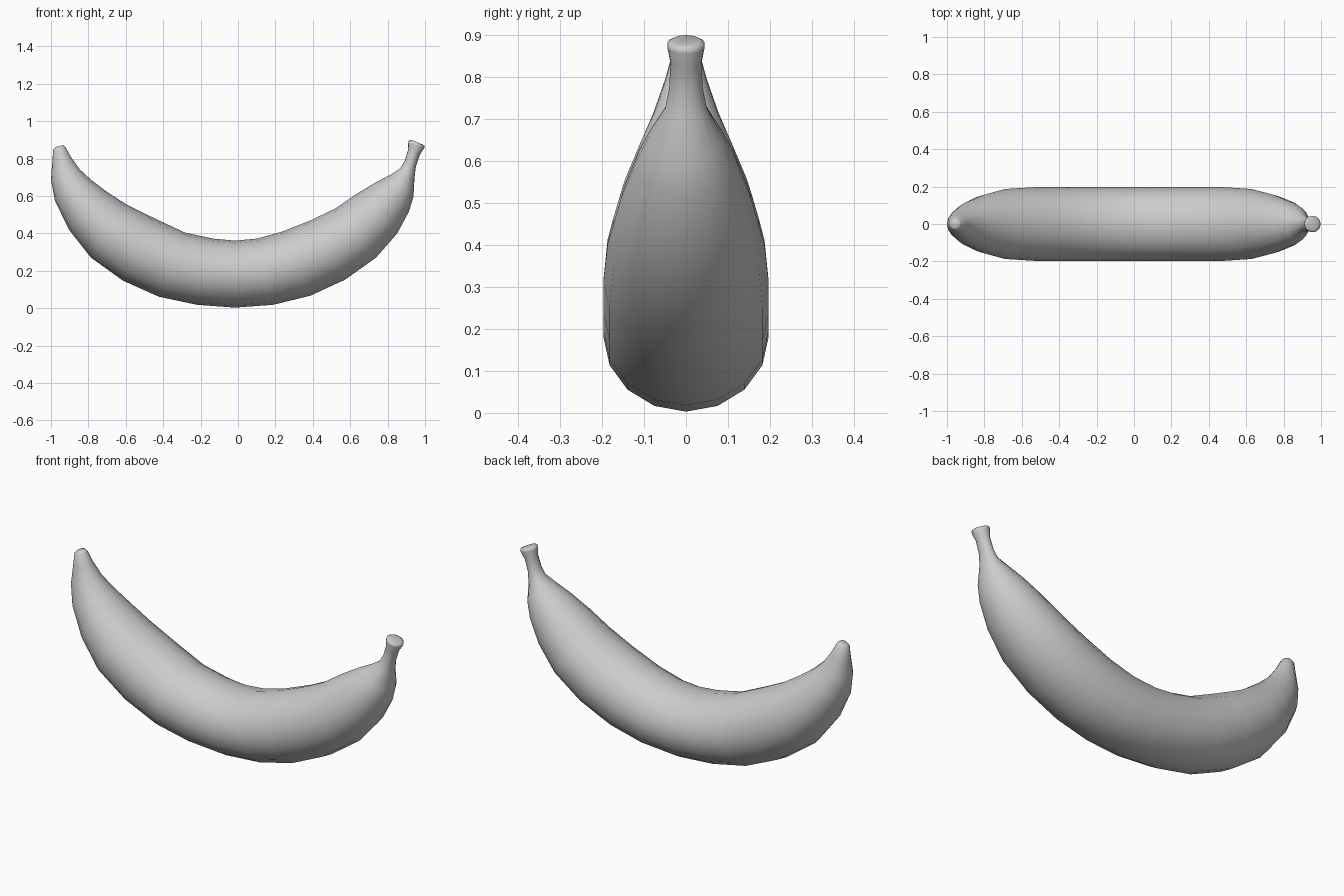
import bpy, bmesh, math
from mathutils import Vector

SIDES = 16

# Cross-sections from blossom tip to stem:
# outer edge x, z, inner edge x, z, half width in y
RINGS = [
    (-0.975, 0.862, -0.935, 0.872, 0.022),
    (-0.988, 0.848, -0.923, 0.862, 0.033),
    (-0.993, 0.780, -0.893, 0.808, 0.050),
    (-1.000, 0.687, -0.845, 0.741, 0.078),
    (-0.979, 0.575, -0.781, 0.682, 0.115),
    (-0.904, 0.420, -0.695, 0.618, 0.157),
    (-0.786, 0.270, -0.594, 0.553, 0.187),
    (-0.615, 0.147, -0.444, 0.479, 0.197),
    (-0.422, 0.061, -0.283, 0.404, 0.197),
    (-0.219, 0.018, -0.134, 0.372, 0.197),
    (-0.016, 0.003, -0.016, 0.361, 0.197),
    (0.187, 0.018, 0.102, 0.372, 0.197),
    (0.385, 0.066, 0.235, 0.409, 0.197),
    (0.572, 0.152, 0.385, 0.468, 0.197),
    (0.738, 0.270, 0.519, 0.532, 0.187),
    (0.850, 0.398, 0.636, 0.612, 0.157),
    (0.914, 0.516, 0.743, 0.676, 0.121),
    (0.938, 0.596, 0.820, 0.716, 0.089),
    (0.944, 0.700, 0.868, 0.748, 0.050),
    (0.951, 0.757, 0.892, 0.790, 0.040),
    (0.972, 0.820, 0.909, 0.846, 0.037),
    (0.996, 0.856, 0.910, 0.882, 0.044),
    (0.998, 0.868, 0.914, 0.897, 0.044),
    (0.982, 0.877, 0.926, 0.900, 0.033),
]

bm = bmesh.new()
loops = []
for ox, oz, ix, iz, w in RINGS:
    outer, inner = Vector((ox, 0, oz)), Vector((ix, 0, iz))
    mid, half = (outer + inner) / 2, (outer - inner) / 2
    loop = []
    for i in range(SIDES):
        a = 2 * math.pi * i / SIDES
        loop.append(bm.verts.new(mid + half * math.cos(a) + Vector((0, w * math.sin(a), 0))))
    loops.append(loop)

# Skin between the cross-sections, then the two end caps
for a, b in zip(loops, loops[1:]):
    for i in range(SIDES):
        j = (i + 1) % SIDES
        bm.faces.new((a[i], a[j], b[j], b[i]))
bm.faces.new(loops[0])
bm.faces.new(loops[-1])
bmesh.ops.recalc_face_normals(bm, faces=bm.faces)

mesh = bpy.data.meshes.new("banana")
bm.to_mesh(mesh)
bm.free()
banana = bpy.data.objects.new("banana", mesh)
bpy.context.collection.objects.link(banana)
for p in mesh.polygons:
    p.use_smooth = True
